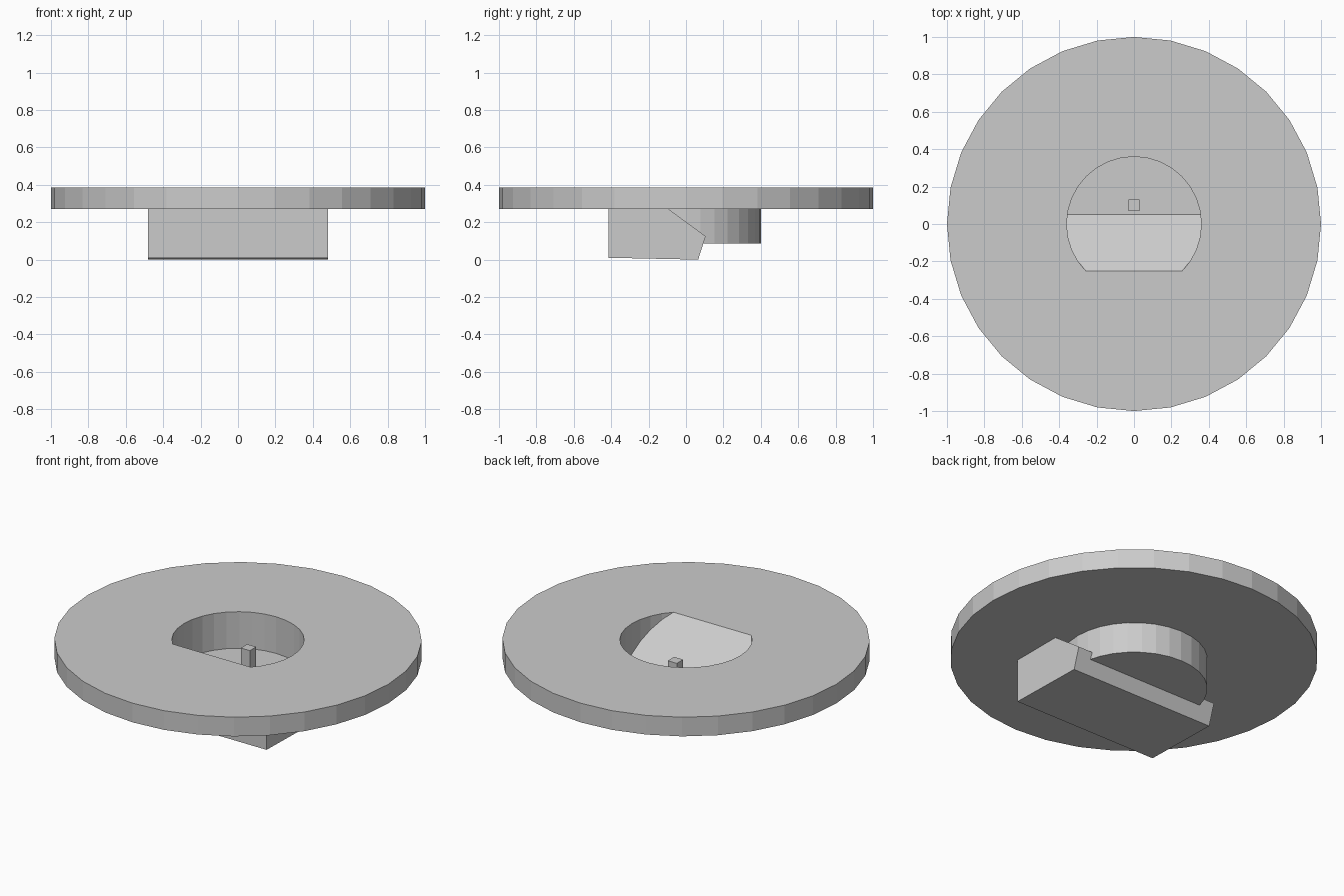
import bpy, bmesh
from math import cos, sin, tau

if "Cube" in bpy.data.objects:
    bpy.data.objects.remove(bpy.data.objects["Cube"])

SIDES = 32
TOP = 0.385


def make_object(name, bm):
    bmesh.ops.recalc_face_normals(bm, faces=bm.faces)
    mesh = bpy.data.meshes.new(name)
    bm.to_mesh(mesh)
    bm.free()
    ob = bpy.data.objects.new(name, mesh)
    bpy.context.collection.objects.link(ob)
    return ob


def lathe(name, profile):
    """Spin (radius, z) points round z, capping both ends."""
    bm = bmesh.new()
    rings = [[bm.verts.new((r * cos(tau * i / SIDES), r * sin(tau * i / SIDES), z))
              for i in range(SIDES)] for r, z in profile]
    for a, b in zip(rings, rings[1:]):
        for i in range(SIDES):
            j = (i + 1) % SIDES
            bm.faces.new((a[i], a[j], b[j], b[i]))
    bm.faces.new(rings[0])
    bm.faces.new(rings[-1])
    return make_object(name, bm)


def extrude_x(name, profile, half_width):
    """Extrude a (y, z) outline symmetrically along x."""
    bm = bmesh.new()
    face = bm.faces.new([bm.verts.new((-half_width, y, z)) for y, z in profile])
    new = bmesh.ops.extrude_face_region(bm, geom=[face], use_keep_orig=True)["geom"]
    bmesh.ops.translate(bm, vec=(2 * half_width, 0, 0),
                        verts=[v for v in new if isinstance(v, bmesh.types.BMVert)])
    return make_object(name, bm)


# Flat rim with a round cup hanging below its hole
lathe("rim_and_cup", [(0.40, 0.085), (0.40, 0.27), (1.0, 0.27),
                      (1.0, TOP), (0.36, TOP), (0.36, 0.165)])

# Wedge block under the front, its slope forms the ramp inside the cup
extrude_x("ramp_block", [(-0.415, 0.01), (0.065, 0.0), (0.105, 0.125),
                         (-0.25, TOP), (-0.415, TOP)], 0.48)

# Small square peg on the cup floor
extrude_x("peg", [(0.07, 0.15), (0.13, 0.15), (0.13, 0.30), (0.07, 0.30)], 0.03)
